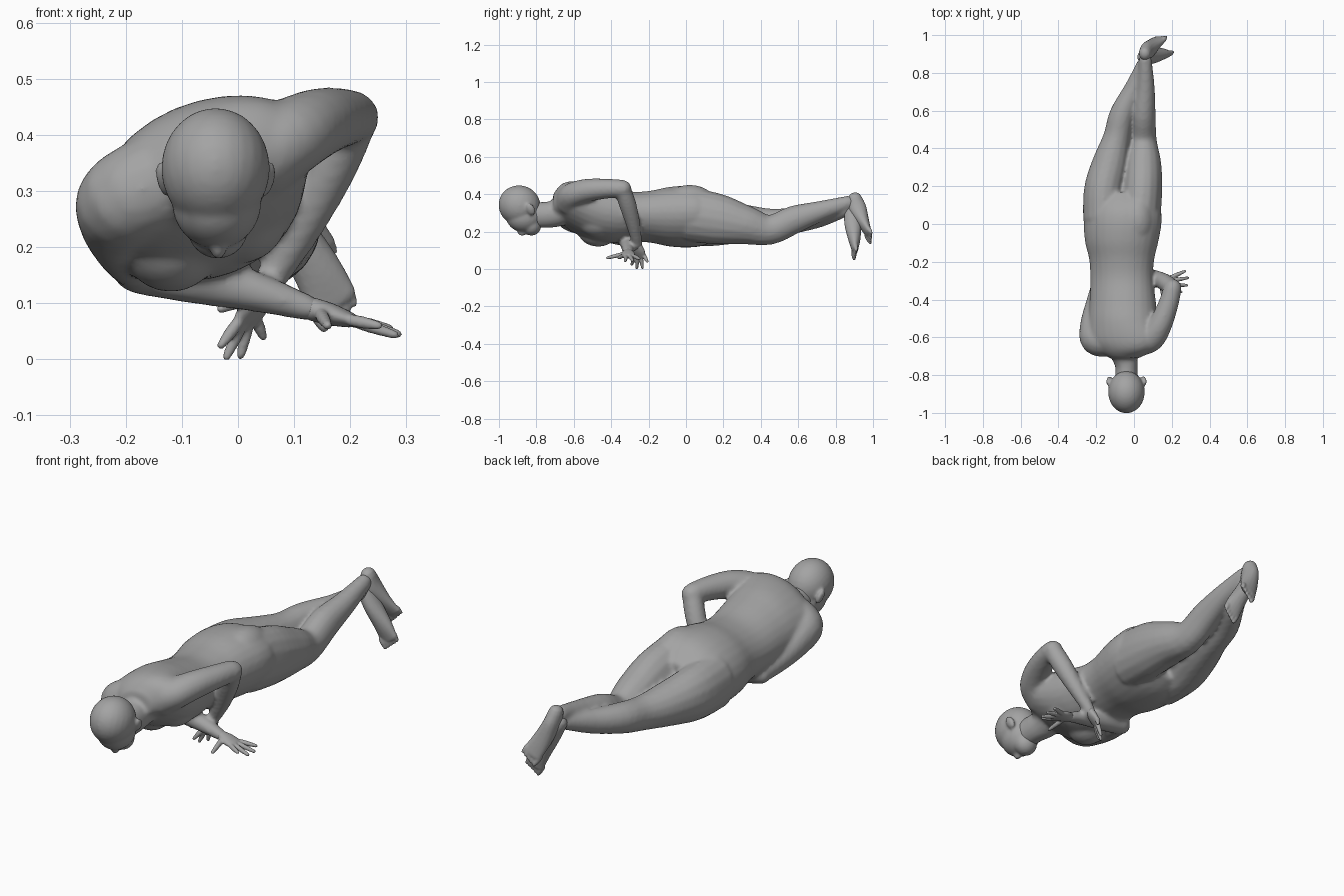
import bpy, bmesh, math
from mathutils import Vector, Matrix

cube = bpy.data.objects.get("Cube")
if cube:
    bpy.data.objects.remove(cube, do_unlink=True)

CM = 0.01  # stations are written in hundredths of a unit

grey = bpy.data.materials.new("plain grey")
grey.use_nodes = True
grey.diffuse_color = (0.37, 0.37, 0.37, 1)
grey.node_tree.nodes["Principled BSDF"].inputs["Base Color"].default_value = grey.diffuse_color


def spline(points, steps=4):
    """Catmull-Rom through rows of numbers."""
    rows = [Vector(p) * CM for p in points]
    out = []
    for i in range(len(rows) - 1):
        b, c = rows[i], rows[i + 1]
        a = rows[max(i - 1, 0)]
        d = rows[min(i + 2, len(rows) - 1)]
        for s in range(steps):
            t = s / steps
            out.append(b + (c - a) * (t / 2) + (a * 2 - b * 5 + c * 4 - d) * (t * t / 2)
                       + (b * 3 - a - c * 3 + d) * (t ** 3 / 2))
    return out + [rows[-1]]


def skin(bm, rings):
    """Bridge rings of points and close both ends."""
    n = len(rings[0])
    loops = [[bm.verts.new(p) for p in ring] for ring in rings]
    for lo, hi in zip(loops, loops[1:]):
        for i in range(n):
            j = (i + 1) % n
            bm.faces.new((lo[i], lo[j], hi[j], hi[i]))
    bm.faces.new(loops[0][::-1])
    bm.faces.new(loops[-1])


def ellipse(centre, u, v, n):
    angles = [math.tau * i / n for i in range(n)]
    return [centre + u * math.cos(a) + v * math.sin(a) for a in angles]


def limb(bm, stations, ref, n=16):
    """Tube along x, y, z, half width, half thickness, with rounded ends."""
    rows = spline(stations)
    pos = [Vector(r[:3]) for r in rows]
    rings = []
    last = len(rows) - 1
    for i, row in enumerate(rows):
        t = (pos[min(i + 1, last)] - pos[max(i - 1, 0)]).normalized()
        u = t.cross(Vector(ref)).normalized()
        v = u.cross(t)
        ring = ellipse(pos[i], u * row[3], v * row[4], n)
        caps = []
        if i in (0, last):
            for deg in (35, 60, 80):
                k, out = math.cos(math.radians(deg)), math.sin(math.radians(deg))
                shift = t * out * min(row[3], row[4]) * (1 if i else -1)
                caps.append(ellipse(pos[i] + shift, u * row[3] * k, v * row[4] * k, n))
        rings += caps[::-1] + [ring] if i == 0 else [ring] + caps
    skin(bm, rings)


def trunk(bm, stations):
    """Cross-sections along y: y, x, z, half width, half depth, roll in degrees."""
    rings = []
    for row in spline(stations):
        y, x, z, w, h, roll = row
        a = math.radians(roll / CM)
        u = Vector((math.cos(a), 0, math.sin(a)))
        v = Vector((-math.sin(a), 0, math.cos(a)))
        rings.append(ellipse(Vector((x, y, z)), u * w, v * h, 28))
    skin(bm, rings)


def ball(bm, centre, radii, tilt=0, roll=0):
    m = (Matrix.Translation(Vector(centre) * CM)
         @ Matrix.Rotation(math.radians(-roll), 4, 'Y')
         @ Matrix.Rotation(math.radians(tilt), 4, 'X')
         @ Matrix.Diagonal((*(Vector(radii) * CM), 1)))
    bmesh.ops.create_uvsphere(bm, u_segments=24, v_segments=16, radius=1, matrix=m)


def finish(name, bm, voxel, rounds):
    """Fuse the volumes of one part into a smooth surface."""
    bmesh.ops.recalc_face_normals(bm, faces=bm.faces)
    mesh = bpy.data.meshes.new(name)
    bm.to_mesh(mesh)
    bm.free()
    mesh.materials.append(grey)
    ob = bpy.data.objects.new(name, mesh)
    bpy.context.collection.objects.link(ob)
    rm = ob.modifiers.new("fuse", 'REMESH')
    rm.mode, rm.voxel_size, rm.use_smooth_shade = 'VOXEL', voxel, True
    sm = ob.modifiers.new("soften", 'SMOOTH')
    sm.factor, sm.iterations = 0.5, rounds


UP, BACK = (0, 0, 1), (0, 1, 0)

# Torso, rolled so that the left shoulder is high
bm = bmesh.new()
trunk(bm, [(-71, -5, 34, 8, 6, 15), (-67, -5, 35, 15, 9, 22), (-61, -6, 33.5, 20, 12, 23),
           (-51, -6, 31, 19, 14.5, 23), (-41, -6, 29, 18, 14.5, 21), (-29, -6.5, 28, 17, 13, 18),
           (-19, -6.5, 28, 17.5, 13.5, 17), (-9, -6.5, 28, 19.8, 15.5, 17),
           (1, -6, 28, 21, 16, 17), (9, -6, 27.5, 20, 14.5, 17), (17, -7, 26, 14, 10, 17)])
for x, z in ((-12, 21), (0, 26)):
    ball(bm, (x, -47, z), (9, 11, 9), roll=20)        # chest
for x, z in ((-15, 29), (2, 35)):
    ball(bm, (x, 2, z), (9, 14, 10))                  # buttocks
limb(bm, [(-5, -62, 34, 11, 9), (-5, -69, 30, 7.5, 7.5), (-4, -75, 29, 6, 7),
          (-4, -82, 29, 6, 7)], UP)                   # neck

# Legs, crossing at the ankles
limb(bm, [(3, 3, 29, 11, 14.5), (4.5, 18, 26.5, 10.5, 13.5), (5, 32, 23.5, 9.5, 10.5),
          (5, 45, 21, 7, 8), (5, 58, 26.5, 6.5, 7.5), (6, 72, 31, 5, 5.5),
          (6, 87, 35.5, 3.4, 3.8)], UP)
limb(bm, [(-16, 3, 25.5, 11, 13.5), (-16, 18, 25, 10.5, 12.5), (-12.7, 32, 24.5, 9.5, 10),
          (-9, 46, 24.5, 7.3, 7.8), (-6.3, 58, 26, 6.7, 7), (0, 72, 28, 5, 5.5),
          (5, 85, 31.5, 3.4, 3.6)], UP)

# Arms, folded under the chest
limb(bm, [(3, -62, 36, 8, 8), (9, -60, 39.5, 7.5, 7), (14, -53, 42, 6.3, 6.3),
          (18, -43, 43, 5.4, 5.4), (20.5, -34, 43, 4.8, 4.8)], UP)
limb(bm, [(20.5, -34, 43, 4.5, 4.5), (16.5, -31, 34, 4.6, 4.6), (11, -28, 23, 3.7, 3.7),
          (5, -26, 13, 2.7, 2.7)], BACK)
limb(bm, [(-13, -62, 32, 8, 9), (-20, -61, 28.5, 8.5, 8.5), (-21.5, -53, 25, 7, 7.5),
          (-20, -42, 20, 5.5, 5.8), (-17.5, -31, 16.5, 4.7, 4.7)], UP)
limb(bm, [(-18, -31, 16, 4.4, 4.4), (-8, -31, 14.5, 4.6, 4.6), (3, -31, 12, 3.8, 3.6),
          (13, -31, 9, 2.7, 2.3)], UP)
finish("body", bm, 0.0095, 6)

# Head, face turned down
bm = bmesh.new()
ball(bm, (-4, -89, 34), (9.7, 11.3, 10.7), tilt=-20)
ball(bm, (-3.8, -86.5, 28), (8, 9.7, 8.3))           # face
ball(bm, (-3.6, -82.5, 23.5), (5.5, 5.2, 5.6))       # jaw
ball(bm, (-3.5, -87.5, 20.3), (1.5, 2.8, 2.6), tilt=30)  # nose
ball(bm, (-3.5, -83.5, 19.6), (3, 2.2, 1.6))         # mouth
for side in (-1, 1):
    ball(bm, (-4 + side * 9.2, -83, 32), (1.3, 2.3, 3.5), tilt=25, roll=side * -15)  # ears
finish("head", bm, 0.007, 7)


def digit(bm, start, end, r):
    mid = (Vector(start) + Vector(end)) / 2
    limb(bm, [(*start, r, r), (*mid, r, r), (*end, r * .7, r * .7)], (0.3, 0.5, 0.8), 10)


def hand(name, wrist, knuckles, tips, thumb, ref, spread):
    """Palm with four spread fingers and a thumb."""
    bm = bmesh.new()
    w, k = Vector(wrist), Vector(knuckles)
    limb(bm, [(*w, 2.5, 2.1), (*w.lerp(k, .5), 3.8, 2), (*k, 4, 1.4)], ref)
    for i, tip in enumerate(tips):
        digit(bm, k + Vector(spread) * (i - 1.5), tip, 1.1)
    digit(bm, w.lerp(k, .2), thumb, 1.2)
    finish(name, bm, 0.004, 4)


hand("left_hand", (5, -26, 13), (1.5, -25, 7),
     [(-3, -29, 2.5), (-2, -26.3, .5), (.5, -23.3, .7), (4.5, -20.7, 4)], (-3, -31, 9),
     (1.7, -1, -.7), (1, 1.7, .3))
hand("right_hand", (13, -31, 9), (20, -31, 7),
     [(25, -36, 6), (28, -32.5, 4.3), (28.5, -28.5, 4.5), (27, -25, 5.5)], (16, -42, 6),
     UP, (0, 2, 0))


def foot(name, path, toe_step):
    """Tapered sole with five toes at its end."""
    bm = bmesh.new()
    limb(bm, path, BACK)
    end, before = Vector(path[-1][:3]), Vector(path[-2][:3])
    ahead = (end - before).normalized()
    for i in range(-2, 3):
        base = end + Vector(toe_step) * i
        digit(bm, base - ahead, base + ahead * (2.8 - 0.3 * i), 1.2 - 0.1 * i)
    finish(name, bm, 0.005, 4)


foot("left_foot", [(5.8, 90.3, 37.7, 3.3, 3.8), (7, 91.7, 32.5, 3.7, 4.8), (10, 94.8, 25, 4.4, 3.3),
                   (13.2, 97.7, 19, 4.7, 1.7)], (1.5, 0.3, 1))
foot("right_foot", [(5, 88.5, 32, 3.3, 3.8), (9, 89.2, 24.5, 3.7, 4.6), (14, 90, 16, 4.4, 3.3),
                    (16.8, 90.3, 10.3, 4.7, 1.7)], (1.5, 0.3, 0.8))
